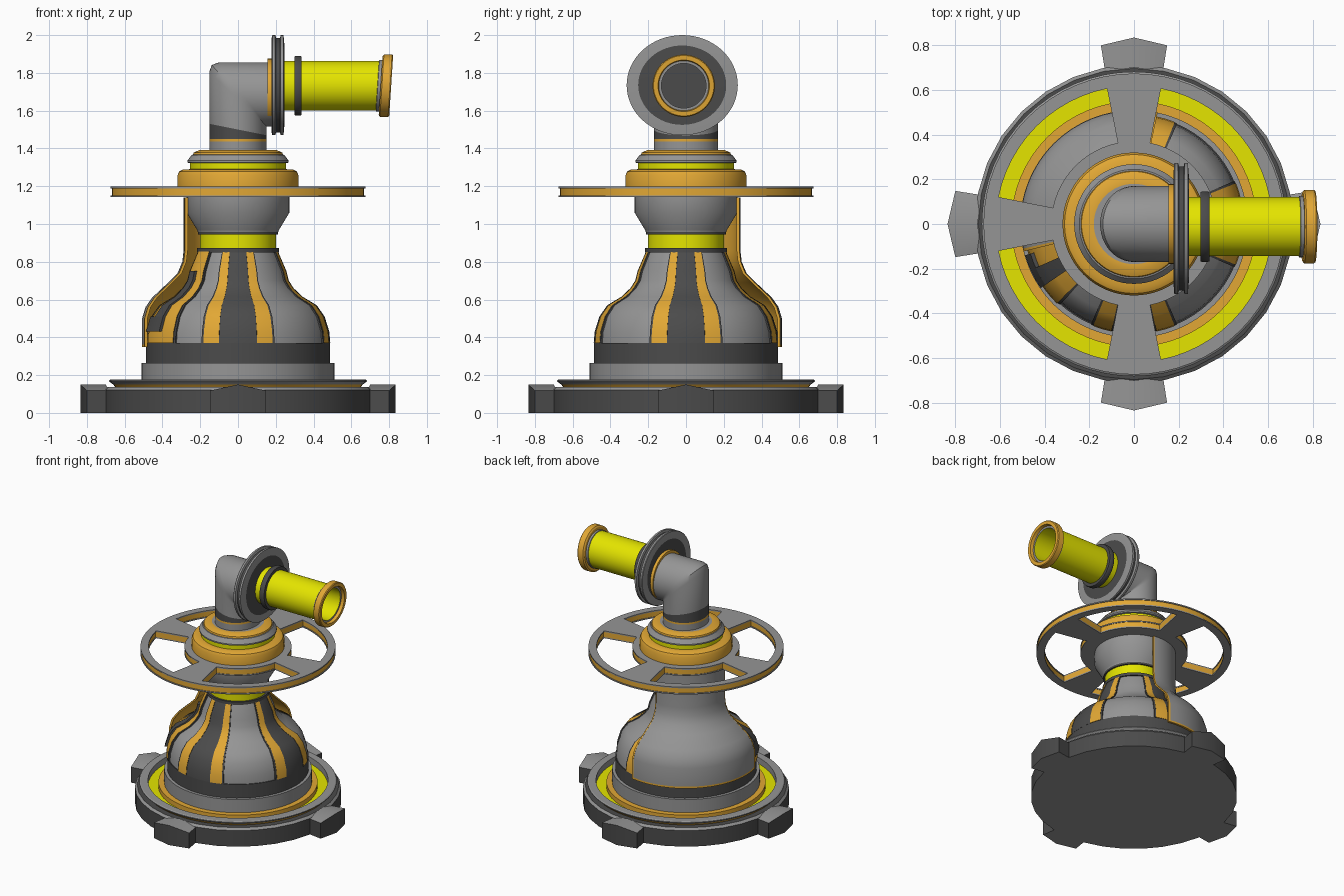
import bpy, bmesh, math

if "Cube" in bpy.data.objects:
    bpy.data.objects.remove(bpy.data.objects["Cube"])


def material(name, rgb):
    m = bpy.data.materials.new(name)
    m.use_nodes = True
    m.diffuse_color = (*rgb, 1)
    m.node_tree.nodes["Principled BSDF"].inputs["Base Color"].default_value = (*rgb, 1)
    return m


MATS = [material("mid grey", (0.30, 0.30, 0.30)), material("dark grey", (0.07, 0.07, 0.07)),
        material("orange", (0.76, 0.39, 0.035)), material("yellow", (0.78, 0.78, 0.0))]
G, D, O, Y = range(len(MATS))
parts = []


def finish(name, bm):
    bmesh.ops.remove_doubles(bm, verts=bm.verts, dist=1e-5)
    bmesh.ops.recalc_face_normals(bm, faces=bm.faces)
    me = bpy.data.meshes.new(name)
    bm.to_mesh(me)
    bm.free()
    for m in MATS:
        me.materials.append(m)
    ob = bpy.data.objects.new(name, me)
    bpy.context.collection.objects.link(ob)
    parts.append(ob)
    return ob


def bridge(bm, a, b, mat, closed=True):
    n = len(a)
    for i in range(n if closed else n - 1):
        j = (i + 1) % n
        bm.faces.new((a[i], a[j], b[j], b[i])).material_index = mat


def lathe(name, profile, segs=64, start=0, end=360, loop=False, cap=G):
    """Revolve (radius, height, colour of the band that follows) points."""
    bm = bmesh.new()
    full = end - start >= 360
    count = segs if full else max(2, math.ceil((end - start) / 360 * segs))
    steps = range(count if full else count + 1)
    angles = [math.radians(start + (end - start) * i / count) for i in steps]
    rings = [[bm.verts.new((r * math.cos(a), r * math.sin(a), z)) for a in angles]
             for r, z, _ in profile]
    for i in range(len(rings) if loop else len(rings) - 1):
        bridge(bm, rings[i], rings[(i + 1) % len(rings)], profile[i][2], full)
    if not full:
        for k in (0, -1):
            bm.faces.new([ring[k] for ring in rings]).material_index = cap
    return finish(name, bm)


def sideways(ob, y, z, stretch=1.0):
    """Turn a lathed part so that its axis runs along +x."""
    ob.rotation_euler = (0, math.pi / 2, 0)
    ob.location = (0, y, z)
    ob.scale = (1, stretch, 1)


# Base plate and its raised, recessed deck
lathe("base_plate", [(0, 0, G), (.712, 0, D), (.712, .122, G), (.697, .138, D), (.64, .138, D),
                     (.64, .10, D), (0, .10, D)], segs=32)
lathe("base_deck", [(.64, .12, O), (.66, .15, G), (.682, .166, G), (.682, .172, G), (.674, .177, G),
                    (.622, .177, G), (.622, .13, Y), (.55, .13, O), (.55, .165, O), (.51, .165, G),
                    (.51, .265, G), (.488, .265, D), (.488, .37, D), (.3, .37, D)])

# Four peaked lugs around the base
for k, side in enumerate(("left", "back", "right", "front")):
    bm = bmesh.new()
    rows = []
    for edge_r, mid_r, half in ((.685, .70, .13), (.80, .835, .148)):
        rows.append([bm.verts.new(p) for p in (
            (edge_r, -half, 0), (edge_r, -half, .118), (mid_r, 0, .15),
            (edge_r, half, .118), (edge_r, half, 0), (mid_r, 0, 0))])
    bridge(bm, rows[0], rows[1], D)
    for row in rows:
        bm.faces.new((row[0], row[1], row[2], row[5])).material_index = D
        bm.faces.new((row[5], row[2], row[3], row[4])).material_index = D
    lug = finish("base_lug_" + side, bm)
    for f in lug.data.polygons:
        if abs(f.normal.z) > .5:
            f.material_index = G
    lug.rotation_euler.z = k * math.pi / 2

# Bell-shaped body
BELL = [(.482, .37), (.477, .43), (.452, .51), (.41, .57), (.335, .615), (.288, .66),
        (.262, .7), (.25, .75), (.205, .855)]
lathe("bell_body", [(r, z, G) for r, z in BELL])


def strip(name, mat, offset, start, end, rows=BELL):
    outer = [(r + offset, z, mat) for r, z in rows]
    inner = [(r - .02, z, mat) for r, z in reversed(rows)]
    lathe(name, outer + inner, start=start, end=end, loop=True, cap=D)


# Raised dark stripes with orange borders and thin dark outer edges
for az, side in ((0, "left"), (90, "back"), (180, "right"), (270, "front")):
    strip("stripe_dark_" + side, D, .007, az - 11.8, az + 11.8)
    for s, tag in ((-1, "a"), (1, "b")):
        for part, mat, offset, inner, outer in (("border", O, .010, 11.8, 21.8),
                                                ("edge", D, .008, 21.8, 23.2)):
            lo, hi = sorted((az + s * inner, az + s * outer))
            strip(f"stripe_{part}_{side}_{tag}", mat, offset, lo, hi)

# Accent and dark bracket beside the open edge of the cowl
strip("cowl_side_accent", O, .014, 196, 226)
strip("cowl_side_edge", D, .009, 226, 227.5)
strip("cowl_side_bracket", D, .030, 204, 214.5, BELL[2:8])
strip("cowl_side_bracket_foot", D, .030, 196, 214.5, BELL[1:3])

# Rear cowl wrapping part of the body, with orange trim along its free edges
COWL = [(.508, .362), (.508, .50), (.49, .56), (.455, .61), (.37, .69), (.32, .74),
        (.295, .80), (.288, .86), (.288, 1.14)]


def cowl_section(name, mat, start, end, grow=0.0):
    outer = [(r + grow, z, mat) for r, z in COWL[:-1]] + [(COWL[-1][0] + grow, COWL[-1][1], O)]
    inner = [(r - .014, z, O) for r, z in reversed(COWL)]
    foot = [(.494, .348, O), (.508 + grow, .348, O)]
    lathe(name, outer + inner + foot, start=start, end=end, loop=True, cap=O)


cowl_section("rear_cowl", G, 79.5, 192.5)
cowl_section("cowl_trim_left", O, 78, 79.5, .001)
cowl_section("cowl_trim_right", O, 192.5, 194, .001)

# Neck with its yellow band, then the flared collar under the wheel
lathe("neck", [(.18, .85, D), (.217, .85, D), (.217, .872, D), (.202, .872, Y), (.202, .944, D),
               (.213, .944, D), (.213, .958, G), (.218, .97, G), (.272, 1.06, G), (.272, 1.15, G),
               (.15, 1.15, G)])


# Spoked wheel: an orange core between two grey plates
def wheel_layer(name, z, height, radii, mat, segs=64):
    bm = bmesh.new()
    angles = [math.tau * i / segs for i in range(segs)]
    grid = [[bm.verts.new((r * math.cos(a), r * math.sin(a), z)) for a in angles] for r in radii]
    quarter = segs // 4
    for k in range(len(radii) - 1):
        for i in range(segs):
            if k == 1 and 2 <= i % quarter < quarter - 2:
                continue
            j = (i + 1) % segs
            bm.faces.new((grid[k][i], grid[k + 1][i], grid[k + 1][j], grid[k][j]))
    top = bmesh.ops.extrude_face_region(bm, geom=bm.faces[:], use_keep_orig=True)["geom"]
    bmesh.ops.translate(bm, vec=(0, 0, height),
                        verts=[v for v in top if isinstance(v, bmesh.types.BMVert)])
    for f in bm.faces:
        f.material_index = mat
    finish(name, bm)


wheel_layer("wheel_plate_lower", 1.142, .009, (.18, .37, .618, .674), G)
wheel_layer("wheel_core", 1.151, .038, (.18, .366, .622, .668), O)
wheel_layer("wheel_plate_upper", 1.189, .009, (.18, .37, .618, .674), G)

# Stepped hub above the wheel
lathe("hub", [(.32, 1.19, O), (.32, 1.258, O), (.311, 1.278, O), (.29, 1.289, O), (.255, 1.29, Y),
              (.255, 1.322, G), (.268, 1.325, G), (.268, 1.335, G), (.245, 1.366, G), (.238, 1.367, O),
              (.235, 1.378, O), (.205, 1.391, O), (.18, 1.391, G), (0, 1.391, G)])

# Mitred elbow pipe, oval in section
bm = bmesh.new()
RX, RY, MID = .152, .17, 1.685
sections = [(lambda x, m, w: (x, 1.38), G), (lambda x, m, w: (x, 1.437), O),
            (lambda x, m, w: (x, 1.45), D), (lambda x, m, w: (x, 1.50 - .2 * x), G),
            (lambda x, m, w: (x, m - .05 * w), G),
            (lambda x, m, w: (x + .013 * w, m - .013 * w), G),
            (lambda x, m, w: (x + .05 * w, m), G), (lambda x, m, w: (.18, m), G)]
rings = []
for fn, _ in sections:
    ring = []
    for i in range(48):
        a = math.tau * i / 48
        x = RX * math.cos(a)
        px, pz = fn(x, MID - x * RY / RX, (1 - math.cos(a)) / 2)
        ring.append(bm.verts.new((px, RY * math.sin(a), pz)))
    rings.append(ring)
for i in range(len(rings) - 1):
    bridge(bm, rings[i], rings[i + 1], sections[i][1])
finish("elbow_pipe", bm)

# Flange and grooved shield disc
flange = lathe("elbow_flange", [(0, .155, O), (.178, .155, O), (.178, .18, O), (0, .18, O)])
sideways(flange, 0, 1.697)
disc = lathe("shield_disc", [(0, .177, D), (.21, .177, G), (.262, .179, G), (.265, .183, G),
                             (.265, .197, G), (.25, .202, D), (.25, .222, G), (.265, .226, G),
                             (.265, .241, G), (.21, .246, D), (0, .246, D)])
sideways(disc, -.02, 1.735, 1.11)

# Hollow barrel, ring and slightly raked muzzle
barrel = lathe("barrel", [(0, .24, Y), (.132, .24, Y), (.132, .738, G), (.137, .740, G),
                          (.137, .77, G), (.118, .77, Y), (.118, .40, D), (0, .40, D)])
ring = lathe("barrel_ring", [(.12, .298, D), (.155, .298, D), (.158, .305, D), (.158, .33, D),
                             (.155, .337, D), (.12, .337, D)])
muzzle = lathe("muzzle", [(.118, .755, O), (.155, .755, O), (.165, .762, O), (.165, .805, O),
                          (.160, .811, O), (.136, .811, O), (.132, .788, G), (.118, .788, Y)],
               loop=True)
for ob in (barrel, ring, muzzle):
    sideways(ob, -.012, 1.732)
for ob in (barrel, muzzle):
    for v in ob.data.vertices:
        if v.co.z > .7:
            v.co.z -= v.co.x * .065

# Smooth shading with crisp edges
bpy.ops.object.select_all(action="DESELECT")
for ob in parts:
    ob.select_set(True)
bpy.context.view_layer.objects.active = parts[0]
bpy.ops.object.shade_smooth_by_angle(angle=math.radians(32))
